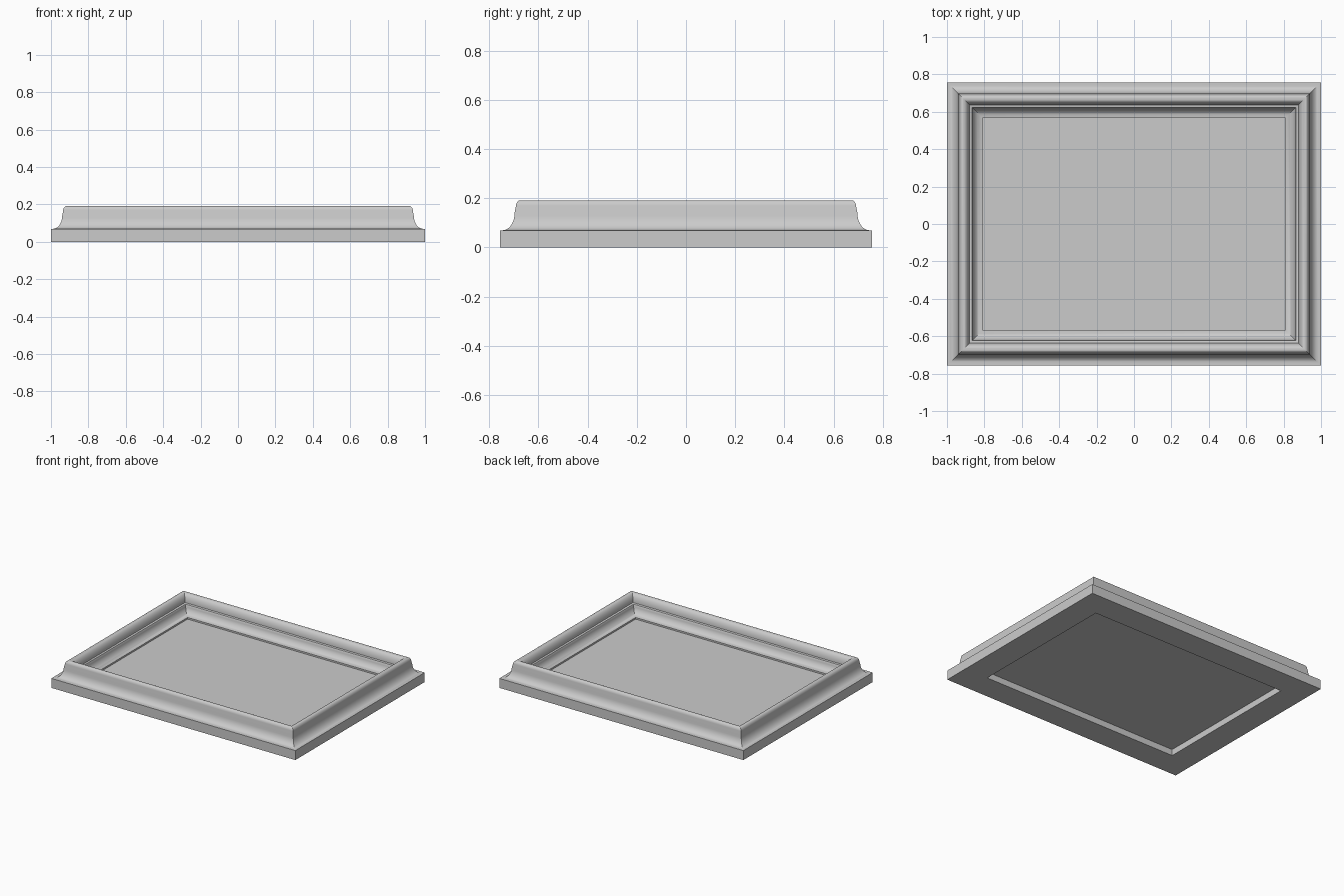
import bpy, bmesh, math

if "Cube" in bpy.data.objects:
    bpy.data.objects.remove(bpy.data.objects["Cube"])

HX, HY = 1.0, 0.757          # outer half sizes of the frame
INNER = 0.19                 # width of the moulding

grey = bpy.data.materials.new("plain grey")
grey.diffuse_color = (0.6, 0.6, 0.6, 1)
grey.use_nodes = True
grey.node_tree.nodes["Principled BSDF"].inputs["Base Color"].default_value = grey.diffuse_color


def arc(cx, cz, rx, rz, a0, a1, n=8):
    """Elliptical arc as (inset, height) points, angles in degrees."""
    pts = []
    for i in range(n + 1):
        a = math.radians(a0 + (a1 - a0) * i / n)
        pts.append((cx + rx * math.cos(a), cz + rz * math.sin(a)))
    return pts


def make_object(name, bm):
    bmesh.ops.recalc_face_normals(bm, faces=bm.faces)
    mesh = bpy.data.meshes.new(name)
    bm.to_mesh(mesh)
    bm.free()
    mesh.materials.append(grey)
    ob = bpy.data.objects.new(name, mesh)
    bpy.context.collection.objects.link(ob)
    return ob


# Moulding cross-section: inset from the outer edge, height
profile = [(0, 0), (0, 0.07)]
profile += arc(0.012, 0.14, 0.048, 0.07, -90, 0)       # outer cove
profile += arc(0.084, 0.165, 0.019, 0.027, 180, 90)    # outer shoulder
profile += arc(0.087, 0.132, 0.034, 0.06, 90, 0)       # inner roll
profile += [(0.133, 0.128)]                            # small step
profile += arc(0.19, 0.122, 0.054, 0.056, 180, 270)    # inner cove
profile += [(INNER, 0)]                                # rebate edge

# Frame: mitred sweep of the section around the rectangle
bm = bmesh.new()
rings = [[bm.verts.new((sx * (HX - d), sy * (HY - d), z)) for d, z in profile]
         for sx, sy in ((-1, -1), (1, -1), (1, 1), (-1, 1))]
n = len(profile)
for c in range(4):
    a, b = rings[c], rings[(c + 1) % 4]
    for i in range(n):
        j = (i + 1) % n
        bm.faces.new((a[i], b[i], b[j], a[j]))
frame = make_object("picture_frame", bm)
bpy.context.view_layer.objects.active = frame
frame.select_set(True)
bpy.ops.object.shade_smooth_by_angle(angle=math.radians(30))

# Backing panel: thin board fitted in the opening
bm = bmesh.new()
bmesh.ops.create_cube(bm, size=1)
for v in bm.verts:
    v.co.x *= 2 * (HX - INNER) + 0.004
    v.co.y *= 2 * (HY - INNER) + 0.004
    v.co.z = 0.05 + v.co.z * 0.008
make_object("backing_panel", bm)
